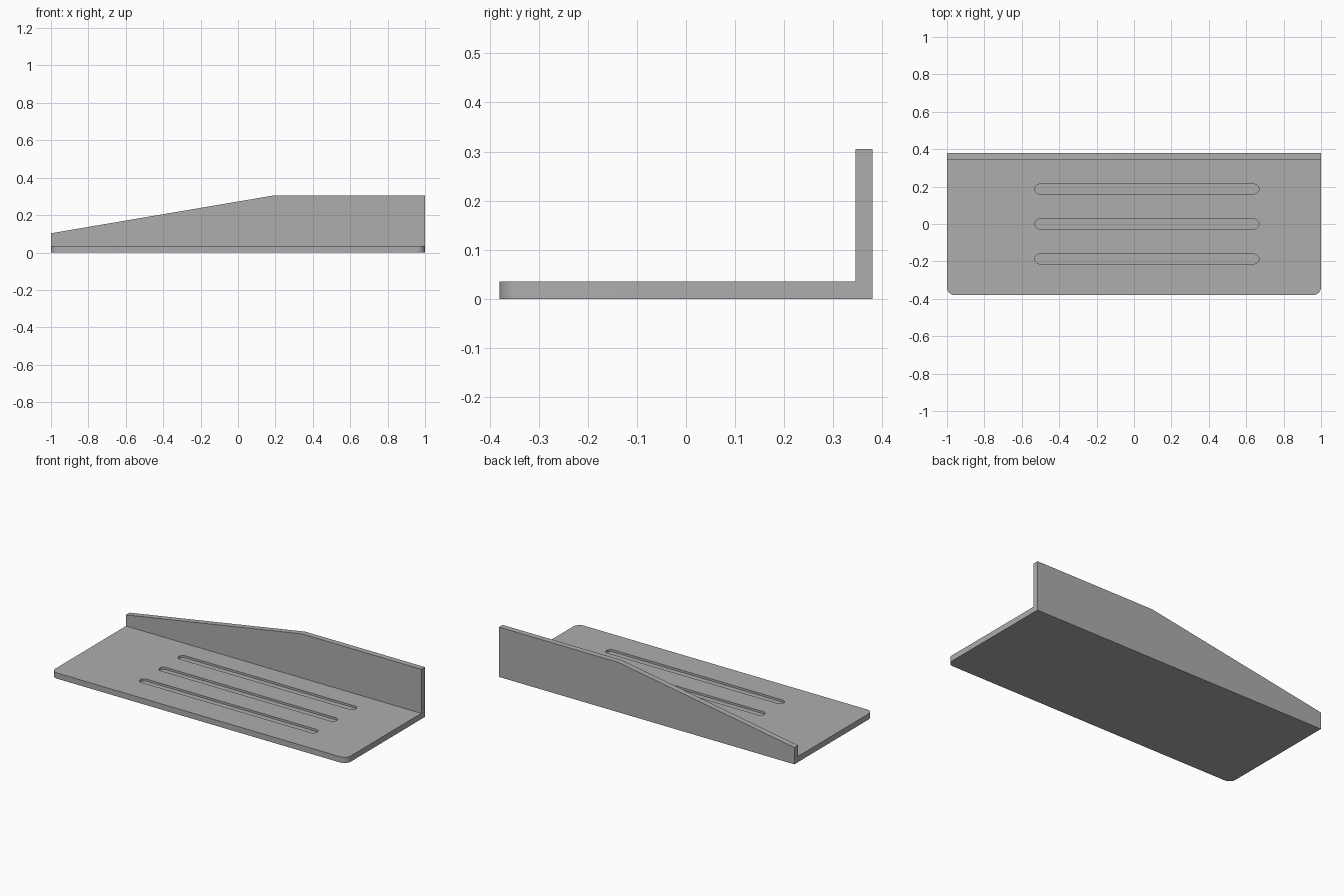
import bpy
import bmesh
from math import cos, sin, pi, radians
from mathutils import Vector

if "Cube" in bpy.data.objects:
    bpy.data.objects.remove(bpy.data.objects["Cube"])

DEPTH = 0.38       # half depth of the shelf
THICK = 0.035      # plate and wall thickness
CORNER = 0.042     # front corner radius
POCKET = 0.013     # slot depth
SLOT_R = 0.026     # slot half width

grey = bpy.data.materials.new("plain_grey")
grey.use_nodes = True
colour = (0.42, 0.42, 0.42, 1)
grey.diffuse_color = colour
grey.node_tree.nodes["Principled BSDF"].inputs["Base Color"].default_value = colour


def arc(cx, cy, r, start, end, steps):
    angles = [radians(start + (end - start) * i / steps) for i in range(steps + 1)]
    return [(cx + r * cos(a), cy + r * sin(a)) for a in angles]


def prism(name, points, direction):
    """Closed solid made by sweeping a flat outline along a direction."""
    bm = bmesh.new()
    face = bm.faces.new([bm.verts.new(p) for p in points])
    swept = bmesh.ops.extrude_face_region(bm, geom=[face], use_keep_orig=True)
    verts = [g for g in swept["geom"] if isinstance(g, bmesh.types.BMVert)]
    bmesh.ops.translate(bm, verts=verts, vec=Vector(direction))
    bmesh.ops.recalc_face_normals(bm, faces=bm.faces)
    mesh = bpy.data.meshes.new(name)
    bm.to_mesh(mesh)
    bm.free()
    mesh.materials.append(grey)
    obj = bpy.data.objects.new(name, mesh)
    bpy.context.collection.objects.link(obj)
    return obj


def combine(target, tool, operation):
    mod = target.modifiers.new(tool.name, "BOOLEAN")
    mod.object, mod.operation, mod.solver = tool, operation, "EXACT"
    bpy.context.view_layer.objects.active = target
    bpy.ops.object.modifier_apply(modifier=mod.name)
    bpy.data.objects.remove(tool)


# Base plate with rounded front corners
inner = 1 - CORNER
outline = [(1, DEPTH), (-1, DEPTH)]
outline += arc(-inner, CORNER - DEPTH, CORNER, 180, 270, 10)
outline += arc(inner, CORNER - DEPTH, CORNER, 270, 360, 10)
shelf = prism("shelf_bracket", [(x, y, 0) for x, y in outline], (0, 0, THICK))

# Back wall with a sloping top edge
wall_profile = [(-1, 0), (1, 0), (1, 0.305), (0.19, 0.305), (-1, 0.103)]
wall = prism("back_wall", [(x, DEPTH, z) for x, z in wall_profile], (0, -THICK, 0))
combine(shelf, wall, "UNION")

# Three shallow round-ended slots in the plate
for y in (-0.187, 0, 0.187):
    slot = arc(0.642, y, SLOT_R, -90, 90, 12) + arc(-0.505, y, SLOT_R, 90, 270, 12)
    cutter = prism("slot_cutter", [(x, v, THICK - POCKET) for x, v in slot], (0, 0, 0.1))
    cutter.hide_render = True
    combine(shelf, cutter, "DIFFERENCE")

bpy.ops.object.select_all(action="DESELECT")
shelf.select_set(True)
bpy.context.view_layer.objects.active = shelf
bpy.ops.object.shade_smooth_by_angle(angle=radians(30))
